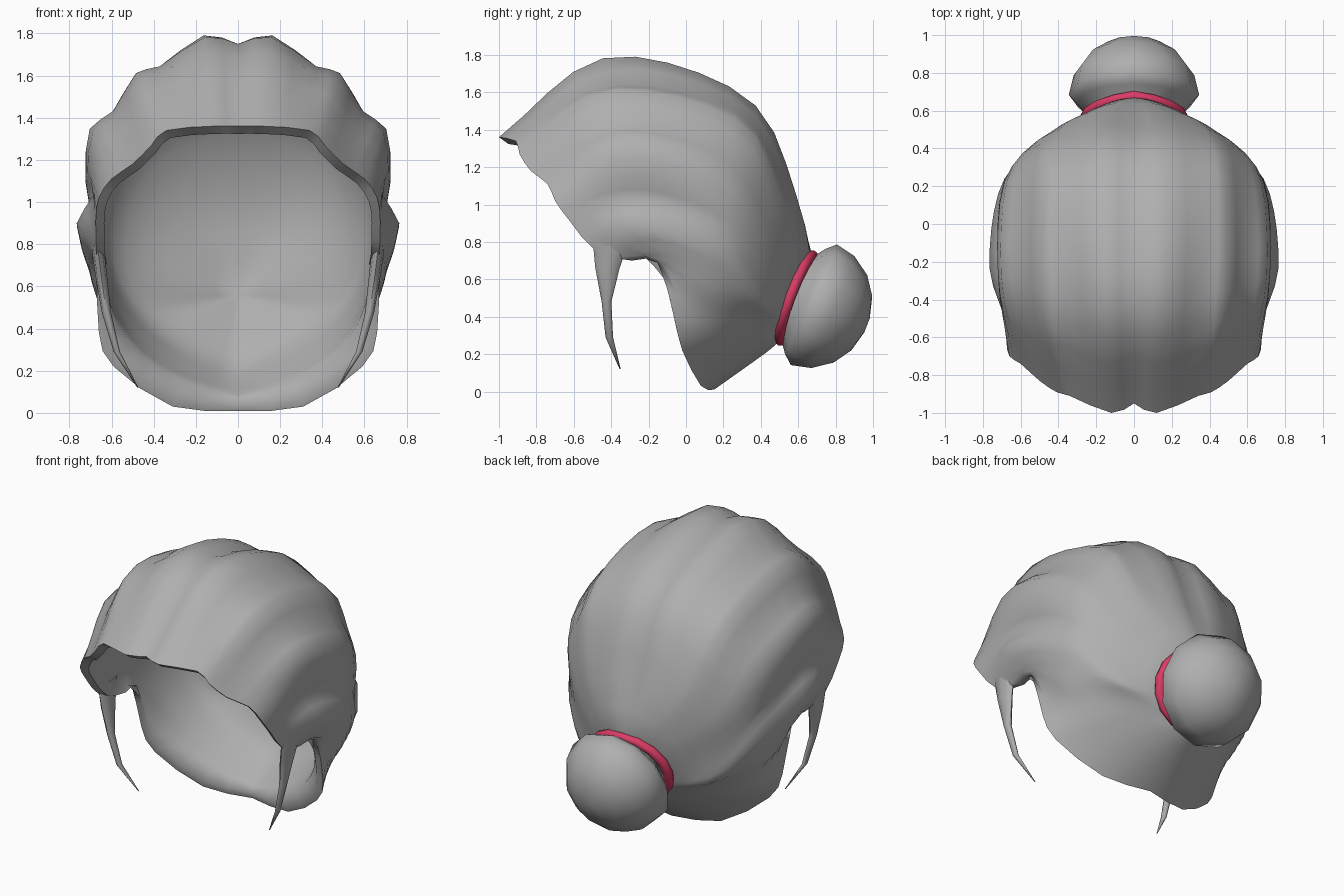
import bpy, bmesh, math
from mathutils import Vector

if "Cube" in bpy.data.objects:
    bpy.data.objects.remove(bpy.data.objects["Cube"])

def material(name, col):
    m = bpy.data.materials.new(name)
    m.diffuse_color = (*col, 1)
    m.use_nodes = True
    m.node_tree.nodes["Principled BSDF"].inputs["Base Color"].default_value = m.diffuse_color
    return m

HAIR = material("hair_grey", (0.43, 0.43, 0.43))
PINK = material("band_pink", (0.70, 0.045, 0.13))

def make(name, verts, faces, mat, recalc=True, angle=60):
    me = bpy.data.meshes.new(name)
    me.from_pydata([tuple(v) for v in verts], [], faces)
    me.materials.append(mat)
    bm = bmesh.new()
    bm.from_mesh(me)
    bmesh.ops.remove_doubles(bm, verts=bm.verts, dist=0.0005)
    if recalc:
        bmesh.ops.recalc_face_normals(bm, faces=bm.faces)
    bm.to_mesh(me)
    bm.free()
    ob = bpy.data.objects.new(name, me)
    bpy.context.collection.objects.link(ob)
    bpy.ops.object.select_all(action='DESELECT')
    ob.select_set(True)
    bpy.context.view_layer.objects.active = ob
    bpy.ops.object.shade_smooth_by_angle(angle=math.radians(angle))
    return ob

def spline(pts, steps):
    """Smooth curve through all points, `steps` samples per span."""
    p = [Vector(q) for q in pts]
    p = [2 * p[0] - p[1]] + p + [2 * p[-1] - p[-2]]
    out = []
    for i in range(1, len(p) - 2):
        a, b, c, d = p[i - 1:i + 3]
        for s in range(steps):
            t = s / steps
            out.append(0.5 * (2 * b + (c - a) * t + (2 * a - 5 * b + 4 * c - d) * t * t
                              + (3 * b - a - 3 * c + d) * t ** 3))
    return out + [p[-2]]

def resample(pts, n):
    """n points evenly spaced along a polyline."""
    lens = [0]
    for a, b in zip(pts, pts[1:]):
        lens.append(lens[-1] + (b - a).length)
    out, j = [], 0
    for i in range(n):
        t = lens[-1] * i / (n - 1)
        while j < len(pts) - 2 and lens[j + 1] < t:
            j += 1
        out.append(pts[j].lerp(pts[j + 1], (t - lens[j]) / (lens[j + 1] - lens[j])))
    return out

def rings_to_mesh(rings, closed_ends=True):
    n = len(rings[0])
    verts = [v for r in rings for v in r]
    faces = [(i * n + j, i * n + (j + 1) % n, (i + 1) * n + (j + 1) % n, (i + 1) * n + j)
             for i in range(len(rings) - 1) for j in range(n)]
    if closed_ends:
        faces += [tuple(reversed(range(n))), tuple(range(len(verts) - n, len(verts)))]
    return verts, faces

# Frame of the hair tie at the back of the head
TIE = Vector((0, 0.59, 0.5))
AXIS = Vector((0, 0.934, -0.358))
UP = Vector((0, 0.358, 0.934))
SIDE = Vector((1, 0, 0))

def around(ang, along, radius):
    return TIE + AXIS * along + (UP * math.cos(ang) + SIDE * math.sin(ang)) * radius

# Strands run from the hairline back to the tie: alternating ridges and valleys
crown = [
    [(0, -.95, 1.36), (0, -.42, 1.75), (0, .31, 1.55), (0, .575, 1.05)],
    [(.12, -1.0, 1.36), (.16, -.42, 1.79), (.16, .33, 1.57), (.14, .59, 1.05)],
    [(.34, -.91, 1.34), (.37, -.42, 1.64), (.38, .28, 1.50), (.30, .545, 1.04)],
    [(.41, -.89, 1.27), (.48, -.42, 1.61), (.48, .28, 1.45), (.39, .51, 1.03)],
    [(.50, -.83, 1.18), (.59, -.36, 1.43), (.58, .24, 1.30), (.48, .46, .94)],
    [(.60, -.74, 1.11), (.70, -.32, 1.35), (.68, .20, 1.18), (.54, .42, .86)],
    [(.66, -.70, 1.02), (.72, -.28, 1.15), (.70, .18, 1.00), (.54, .40, .73)],
    [(.675, -.62, .91), (.69, -.28, 1.03), (.69, .18, .90), (.54, .39, .63)],
    [(.67, -.48, .75), (.765, -.24, .90), (.71, .19, .76), (.52, .40, .54)],
    [(.66, -.29, .70), (.71, -.14, .74), (.68, .17, .62), (.49, .41, .47)],
]
nape = [
    [(.67, -.15, .69), (.68, .01, .58), (.63, .18, .50), (.44, .41, .43)],
    [(.66, -.06, .38), (.54, .20, .38), (.36, .41, .38)],
    [(.59, -.02, .22), (.44, .22, .27), (.28, .40, .31)],
    [(.31, .08, .03), (.14, .42, .24)],
    [(0, .15, .01), (0, .43, .21)],
]
strands = crown + nape
N = 15
CENTRE = Vector((0, -.15, .75))
BACK = Vector((0, .53, .56))
outer, inner = [], []
for k, s in enumerate(strands):
    a = math.pi * k / (len(strands) - 1)
    end = around(a, -.035 * math.sin(a), 0.24)
    outer.append(resample(spline(s + [end], 6), N) + [TIE])
    shrunk = [CENTRE + (Vector(p) - CENTRE) * .94 for p in s]
    inner.append(resample(spline(shrunk + [BACK], 6), N + 1))

# Even out the ridges on the lining
for _ in range(2):
    old = [[p.copy() for p in r] for r in inner]
    for k in range(1, len(inner) - 1):
        for j in range(1, N + 1):
            inner[k][j] = old[k][j] * .5 + (old[k - 1][j] + old[k + 1][j]) * .25

# Lining and outer hair form one continuous sheet folded over the hairline
rows = [list(reversed(i)) + o for i, o in zip(inner, outer)]
W = len(rows[0])
cols = [spline([r[j] for r in rows], 2) for j in range(W)]
M = len(cols[0])
verts = [cols[j][i] for i in range(M) for j in range(W)]
for j in range(W):
    verts[j].x = verts[(M - 1) * W + j].x = 0
faces = [(i * W + j, (i + 1) * W + j, (i + 1) * W + j + 1, i * W + j + 1)
         for i in range(M - 1) for j in range(W - 1)]
shell = make("hair_shell", verts, faces, HAIR, recalc=False)
shell.modifiers.new("mirror", 'MIRROR').use_clip = True

# Thin temple locks: centre, half depth, half thickness
lock_path = [((.67, -.40, .82), .10, .030), ((.65, -.42, .66), .065, .028),
             ((.625, -.425, .48), .026, .022), ((.575, -.41, .29), .020, .015),
             ((.475, -.352, .12), .003, .003)]
rings = [[Vector(c) + Vector((rx * math.cos(a), ry * math.sin(a), 0))
          for a in (-2 * math.pi * i / 8 for i in range(8))] for c, ry, rx in lock_path]
lock = make("temple_lock", *rings_to_mesh(rings), HAIR)
lock.modifiers.new("mirror", 'MIRROR')

# Bun: faceted round profile turned about the tie axis
profile = [(-.02, .225), (.01, .245), (.05, .30), (.10, .345), (.21, .32),
           (.31, .25), (.375, .155), (.405, .04)]
rings = [[around(-2 * math.pi * i / 12, d, r) for i in range(12)] for d, r in profile]
make("bun", *rings_to_mesh(rings), HAIR)

# Pink hair band: slightly oval ring, sides bent toward the head
rings = []
for i in range(16):
    a = 2 * math.pi * i / 16
    radial = UP * (math.cos(a) * .93) + SIDE * math.sin(a)
    c = TIE + radial * .262 - AXIS * (.035 * abs(math.sin(a)))
    rings.append([c + radial * (.03 * math.cos(b)) + AXIS * (.03 * math.sin(b))
                  for b in (2 * math.pi * j / 8 for j in range(8))])
make("hair_band", *rings_to_mesh(rings + [rings[0]], False), PINK)
